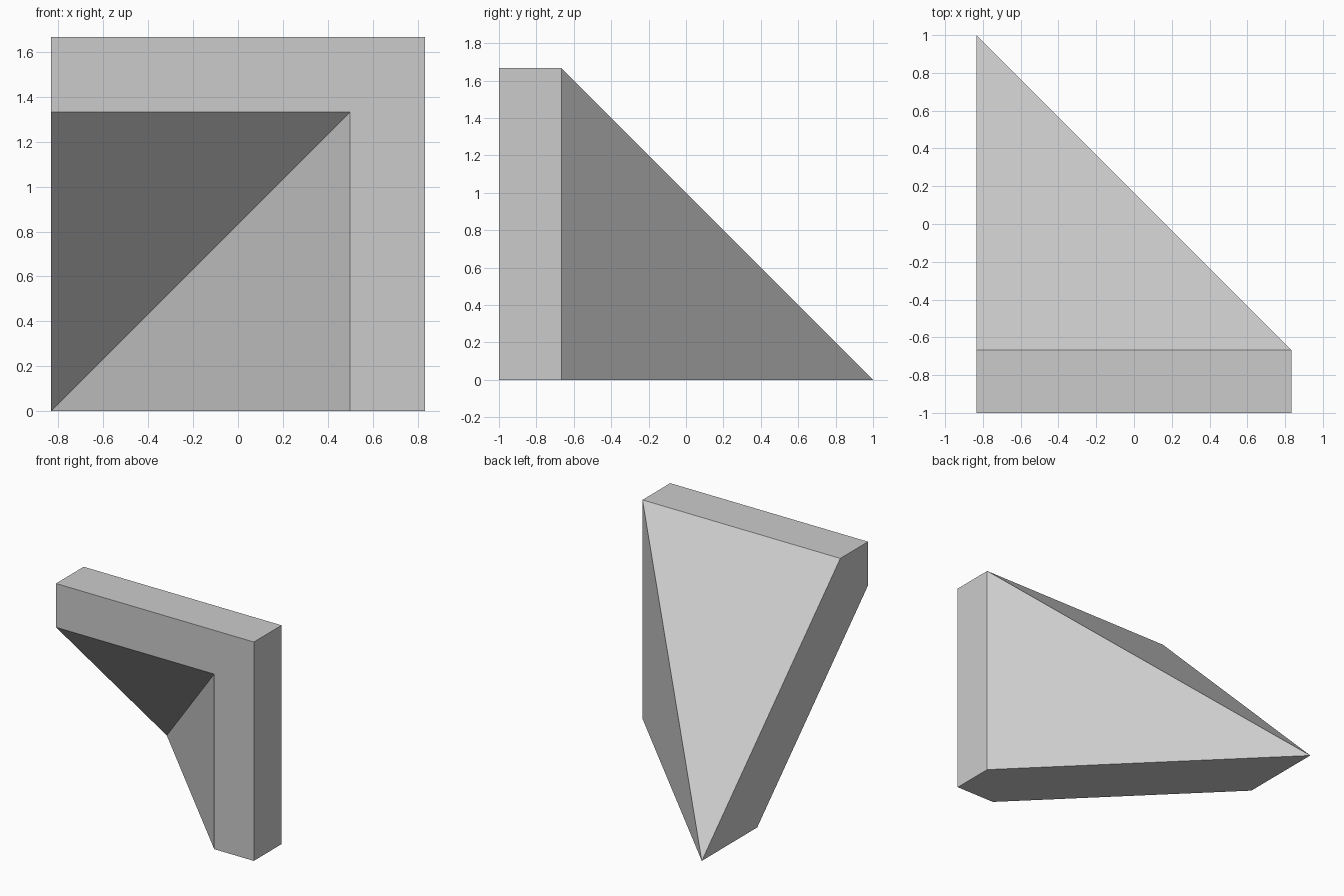
import bpy, bmesh

if "Cube" in bpy.data.objects:
    bpy.data.objects.remove(bpy.data.objects["Cube"])

LEFT = -5 / 6
# Wall cross-section: (y, reach from the lower left edge), tapering to the tip
PROFILE = [(-1, 4/3), (-1, 5/3), (-2/3, 5/3), (1, 0), (1/3, 0)]


def corner_sections(profile):
    """Place the section at the top left, mitred corner and bottom right."""
    return [[(LEFT + s * i, y, s * k) for y, s in profile]
            for i, k in ((0, 1), (1, 1), (1, 0))]


# Hollow corner wedge: sweep the wall section around the L-shaped path
bm = bmesh.new()
rings = [[bm.verts.new(p) for p in sec] for sec in corner_sections(PROFILE)]
n = len(PROFILE)
for a, b in zip(rings, rings[1:]):
    for i in range(n):
        j = (i + 1) % n
        bm.faces.new((a[i], a[j], b[j], b[i]))

# Flat ends on the left side and underside
bm.faces.new(rings[0])
bm.faces.new(rings[-1])

# Collapse the tips to points
bmesh.ops.remove_doubles(bm, verts=bm.verts[:], dist=1e-4)
bmesh.ops.recalc_face_normals(bm, faces=bm.faces[:])

mesh = bpy.data.meshes.new("hollow_corner_wedge")
bm.to_mesh(mesh)
bm.free()
wedge = bpy.data.objects.new("hollow_corner_wedge", mesh)
bpy.context.collection.objects.link(wedge)
